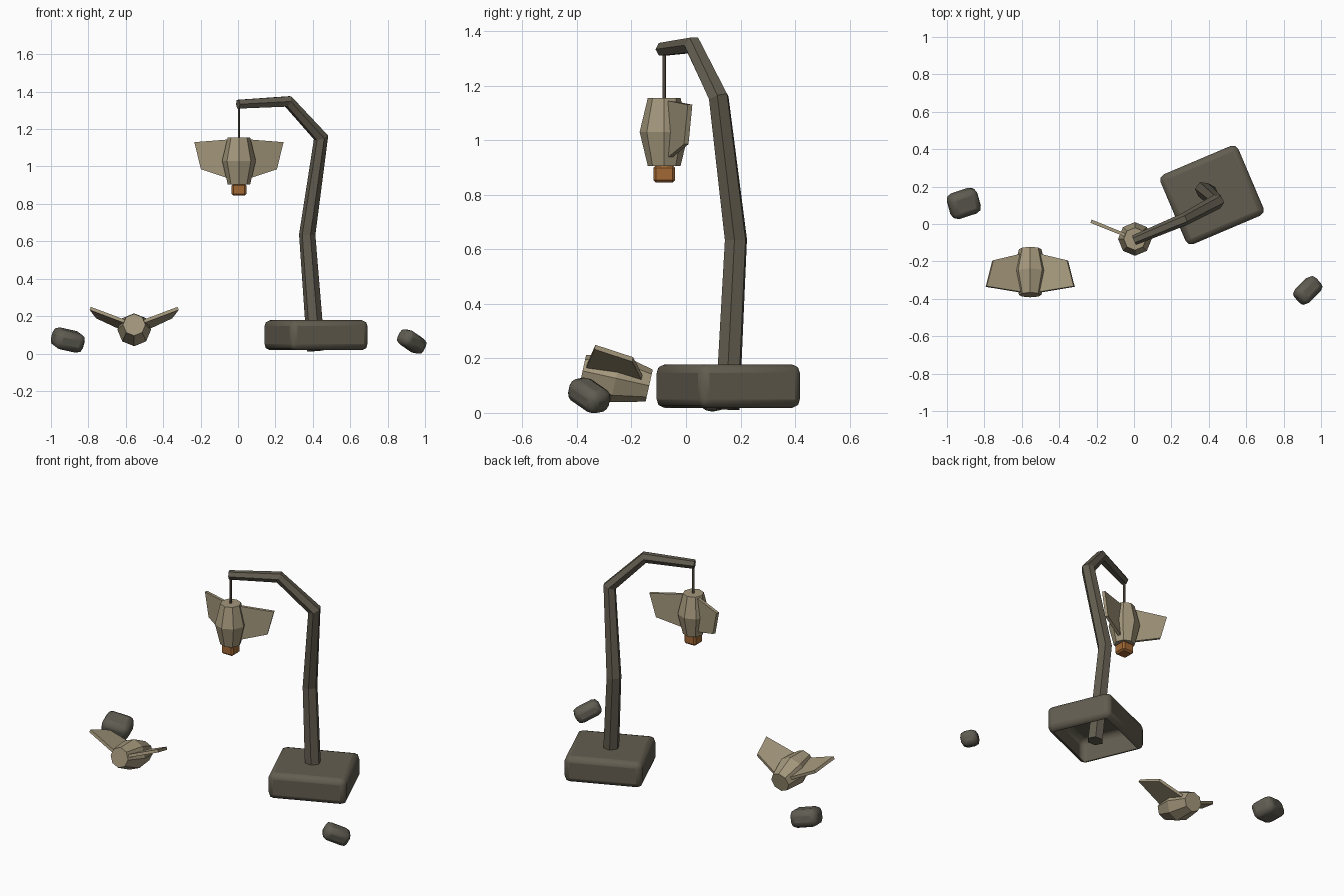
import bpy, bmesh, math
from mathutils import Matrix, Vector, Euler

cube = bpy.data.objects.get("Cube")
if cube:
    bpy.data.objects.remove(cube, do_unlink=True)


def material(name, rgb):
    m = bpy.data.materials.new(name)
    m.use_nodes = True
    m.diffuse_color = (*rgb, 1)
    m.node_tree.nodes["Principled BSDF"].inputs["Base Color"].default_value = (*rgb, 1)
    return m


dark_wood = material("dark_wood", (0.125, 0.11, 0.08))
stone_grey = material("stone_grey", (0.115, 0.108, 0.083))
pale_tan = material("pale_tan", (0.37, 0.31, 0.2))
amber = material("amber", (0.36, 0.14, 0.035))


def finish(bm, name, mat, matrix=Matrix()):
    bmesh.ops.recalc_face_normals(bm, faces=bm.faces)
    mesh = bpy.data.meshes.new(name)
    bm.to_mesh(mesh)
    bm.free()
    mesh.materials.append(mat)
    obj = bpy.data.objects.new(name, mesh)
    obj.matrix_world = matrix
    bpy.context.collection.objects.link(obj)
    return obj


def placed(loc, degrees=(0, 0, 0)):
    rot = Euler([math.radians(d) for d in degrees]).to_matrix().to_4x4()
    return Matrix.Translation(loc) @ rot


def tube(name, points, radii, sides, mat, matrix=Matrix(), side_axis=Vector((0, 1, 0))):
    """Faceted tube through points, with mitred rings and closed ends."""
    points = [Vector(p) for p in points]
    bm = bmesh.new()
    rings = []
    for i, (p, r) in enumerate(zip(points, radii)):
        before = p - points[max(i - 1, 0)]
        after = points[min(i + 1, len(points) - 1)] - p
        axis = (before.normalized() + after.normalized()).normalized()
        u = (side_axis - axis * side_axis.dot(axis)).normalized()
        v = axis.cross(u)
        angles = [math.tau * k / sides for k in range(sides)]
        rings.append([bm.verts.new(p + r * (u * math.cos(a) + v * math.sin(a))) for a in angles])
    for low, high in zip(rings, rings[1:]):
        for k in range(sides):
            n = (k + 1) % sides
            bm.faces.new((low[k], low[n], high[n], high[k]))
    bm.faces.new(rings[0])
    bm.faces.new(rings[-1])
    return finish(bm, name, mat, matrix)


def block(name, size, bevel, segments, mat, matrix, open_bottom=False):
    """Box with softened edges and flat main sides."""
    bm = bmesh.new()
    bmesh.ops.create_cube(bm, size=1, matrix=Matrix.Diagonal((*size, 1)))
    rounded = bmesh.ops.bevel(bm, geom=bm.edges[:], offset=bevel, segments=segments,
                              profile=0.5, affect='EDGES')
    for f in rounded["faces"]:
        f.smooth = segments > 1
    obj_faces = [f for f in bm.faces if f.normal.z < -0.99]
    if open_bottom:
        bmesh.ops.delete(bm, geom=obj_faces, context='FACES')
    return finish(bm, name, mat, matrix)


def wing(name, side, matrix):
    """Tapered flat wing, raised from the body's side."""
    outline = [(0.045, 0.115), (0.235, 0.1), (0.2, -0.045), (0.05, -0.095)]
    lift, half = math.radians(22), 0.009
    bm = bmesh.new()
    layers = []
    for t in (-half, half):
        layers.append([bm.verts.new((side * (x - t * math.sin(lift)),
                                     x * math.tan(lift) + t * math.cos(lift), z))
                       for x, z in outline])
    low, high = layers
    bm.faces.new(low)
    bm.faces.new(high)
    for k in range(4):
        n = (k + 1) % 4
        bm.faces.new((low[k], low[n], high[n], high[k]))
    finish(bm, name, pale_tan, matrix)


def winged_lantern(prefix, matrix):
    tube(prefix + "_body", [(0, 0, -0.125), (0, 0, 0), (0, 0, 0.125)],
         [0.06, 0.09, 0.06], 8, pale_tan, matrix)
    wing(prefix + "_left_wing", 1, matrix)
    wing(prefix + "_right_wing", -1, matrix)


# Hollow plinth and crooked post
block("plinth", (0.452, 0.405, 0.16), 0.032, 2, dark_wood,
      placed((0.417, 0.155, 0.098), (0, 0, 23)), open_bottom=True)
tube("crooked_post",
     [(0.417, 0.152, 0.015), (0.37, 0.183, 0.635), (0.444, 0.12, 1.155),
      (0.268, 0.025, 1.348), (0, -0.087, 1.333)],
     [0.048, 0.044, 0.04, 0.034, 0.027], 6, dark_wood,
     side_axis=Vector((-0.39, 0.92, 0)))

# Hanging lantern with its cord and glowing tail
tube("cord", [(0.005, -0.08, 1.14), (0.005, -0.08, 1.335)], [0.007, 0.007], 6, dark_wood)
winged_lantern("hanging_lantern", placed((0.005, -0.08, 1.03)))
block("glowing_tail", (0.08, 0.08, 0.064), 0.01, 1, amber, placed((0.005, -0.08, 0.876)))

# Fallen lantern on the ground
winged_lantern("fallen_lantern", placed((-0.555, -0.257, 0.127), (77.5, 0, 0)))

# Loose stones
block("large_stone", (0.165, 0.14, 0.105), 0.034, 2, stone_grey,
      placed((-0.91, 0.11, 0.072), (12, 12, 18)))
block("small_stone", (0.155, 0.1, 0.09), 0.03, 2, stone_grey,
      placed((0.929, -0.355, 0.064), (10, 26, 45)))
